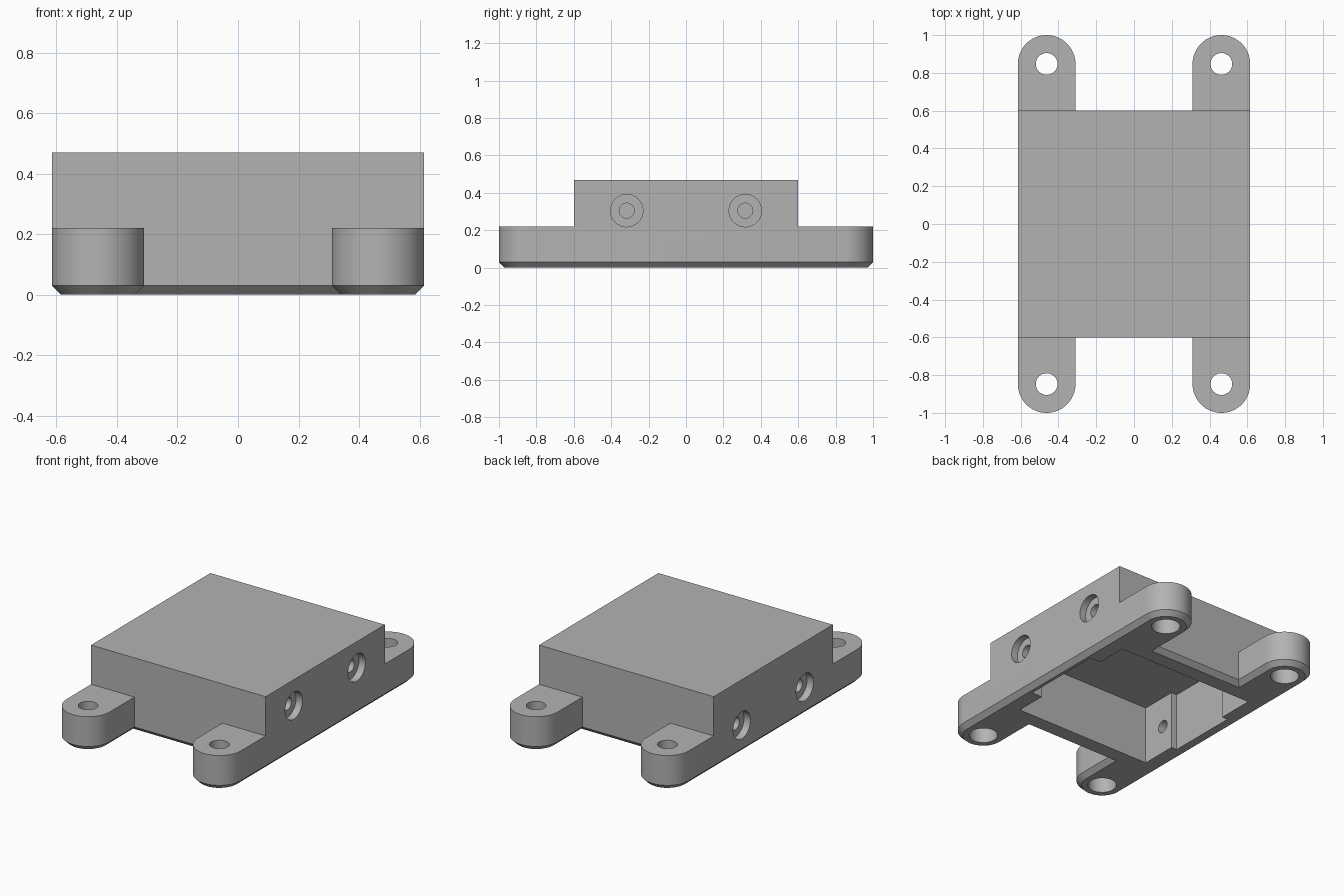
import bpy, bmesh, math
from mathutils import Matrix, Vector

if "Cube" in bpy.data.objects:
    bpy.data.objects.remove(bpy.data.objects["Cube"])

W, D, H = 0.615, 0.6, 0.47          # half width, half depth, height of the block
LUG_R, LUG_Y, LUG_TOP = 0.1525, 0.8475, 0.22
LUG_X = W - LUG_R
CHAMFER = 0.03
ARC = 32

grey = bpy.data.materials.new("matte_grey")
grey.use_nodes = True
grey.diffuse_color = (0.45, 0.45, 0.45, 1)
grey.node_tree.nodes["Principled BSDF"].inputs["Base Color"].default_value = (0.45, 0.45, 0.45, 1)


def make_object(name, bm):
    bmesh.ops.recalc_face_normals(bm, faces=bm.faces)
    mesh = bpy.data.meshes.new(name)
    bm.to_mesh(mesh)
    bm.free()
    mesh.materials.append(grey)
    obj = bpy.data.objects.new(name, mesh)
    bpy.context.collection.objects.link(obj)
    return obj


def outline(inset):
    """Block outline with four rounded lugs, counter-clockwise, one list per lug."""
    r = LUG_R - inset
    lug = [(W - inset, D)]
    for i in range(ARC + 1):
        a = math.pi * i / ARC
        lug.append((LUG_X + r * math.cos(a), LUG_Y + r * math.sin(a)))
    lug.append((LUG_X - r, D - inset))
    mirrored = [(-x, y) for x, y in reversed(lug)]
    turned = [[(-x, -y) for x, y in part] for part in (lug, mirrored)]
    return [lug, mirrored] + turned


def build_body():
    bm = bmesh.new()
    rings = []
    for inset, z in ((CHAMFER, 0), (0, CHAMFER), (0, LUG_TOP)):
        rings.append([[bm.verts.new((x, y, z)) for x, y in part] for part in outline(inset)])
    flat = [sum(ring, []) for ring in rings]
    n = len(flat[0])
    for low, high in zip(flat, flat[1:]):
        for i in range(n):
            j = (i + 1) % n
            bm.faces.new((low[i], low[j], high[j], high[i]))
    bm.faces.new(flat[0][::-1])
    # lug tops, then the raised block between them
    for part in rings[2]:
        bm.faces.new(part)
    middle = bm.faces.new([v for part in rings[2] for v in (part[0], part[-1])])
    raised = bmesh.ops.extrude_face_region(bm, geom=[middle])
    top = [v for v in raised["geom"] if isinstance(v, bmesh.types.BMVert)]
    bmesh.ops.translate(bm, verts=top, vec=(0, 0, H - LUG_TOP))
    if middle.is_valid:
        bmesh.ops.delete(bm, geom=[middle], context="FACES_ONLY")
    bmesh.ops.recalc_face_normals(bm, faces=bm.faces)
    bmesh.ops.dissolve_limit(bm, angle_limit=0.01, verts=bm.verts, edges=bm.edges)
    return make_object("mounting_block", bm)


def cut(target, bm):
    cutter = make_object("cutter", bm)
    cutter.hide_render = True
    mod = target.modifiers.new("cut", "BOOLEAN")
    mod.operation, mod.solver, mod.object = "DIFFERENCE", "EXACT", cutter
    bpy.context.view_layer.objects.active = target
    bpy.ops.object.modifier_apply(modifier=mod.name)
    bpy.data.objects.remove(cutter)


def bore(target, start, end, radius):
    start, end = Vector(start), Vector(end)
    axis = end - start
    place = Matrix.Translation((start + end) / 2) @ axis.to_track_quat("Z", "Y").to_matrix().to_4x4()
    bm = bmesh.new()
    bmesh.ops.create_cone(bm, cap_ends=True, segments=ARC, radius1=radius, radius2=radius,
                          depth=axis.length, matrix=place)
    cut(target, bm)


body = build_body()

# open cavity underneath, with a shallow recess in each side wall
cx, cy, depth = 0.49, 0.475, 0.377
right = [(cx, -cy), (cx, -0.27), (0.565, -0.27), (0.565, 0.27), (cx, 0.27), (cx, cy)]
left = [(-cx, cy), (-cx, 0.235), (-0.53, 0.235), (-0.53, -0.235), (-cx, -0.235), (-cx, -cy)]
bm = bmesh.new()
face = bm.faces.new([bm.verts.new((x, y, -0.1)) for x, y in right + left])
walls = bmesh.ops.extrude_face_region(bm, geom=[face])
bmesh.ops.translate(bm, verts=[v for v in walls["geom"] if isinstance(v, bmesh.types.BMVert)],
                    vec=(0, 0, depth + 0.1))
if not any(f.calc_center_median().z < -0.05 and len(f.verts) > 4 for f in bm.faces):
    bm.faces.new([v for v in bm.verts if v.co.z < 0])
cut(body, bm)

for sy in (-1, 1):
    # screw bores in the side walls, lower on one side
    for sx, z in ((1, 0.305), (-1, 0.18)):
        y = sy * 0.317
        bore(body, (sx * 0.4, y, z), (sx * 0.7, y, z), 0.04)
        bore(body, (sx * (W - 0.045), y, z), (sx * 0.7, y, z), 0.087)
    # counterbored lug holes
    for sx in (-1, 1):
        x, y = sx * LUG_X, sy * LUG_Y
        bore(body, (x, y, -0.1), (x, y, 0.3), 0.0575)
        bore(body, (x, y, -0.1), (x, y, 0.12), 0.085)

bpy.ops.object.select_all(action="DESELECT")
body.select_set(True)
bpy.context.view_layer.objects.active = body
bpy.ops.object.shade_smooth_by_angle(angle=math.radians(30))
